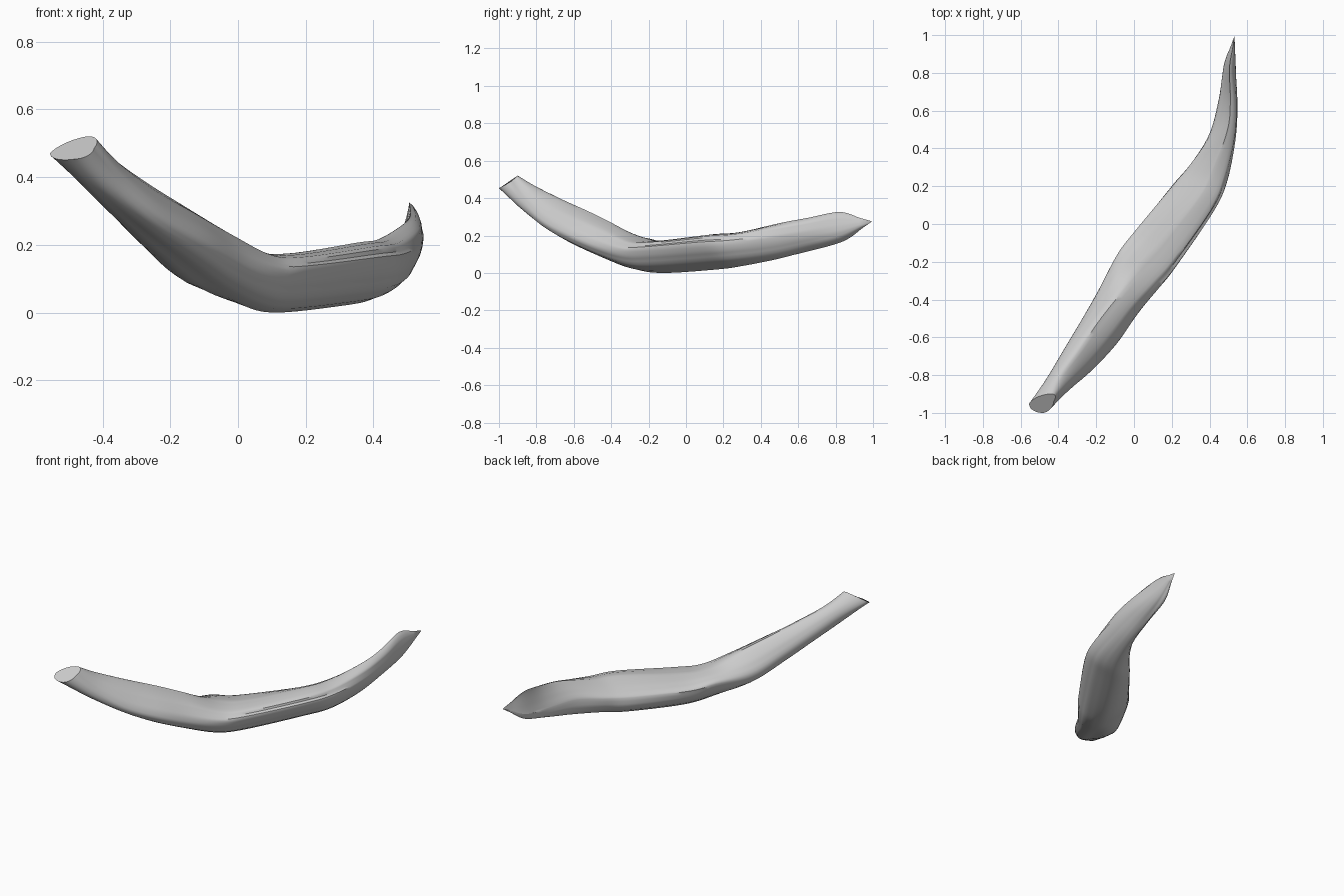
import bpy, bmesh, math, random
from mathutils import Vector

if "Cube" in bpy.data.objects:
    bpy.data.objects.remove(bpy.data.objects["Cube"])

random.seed(11)

# Cross-sections along the curved body: left, crest, right and underside points
SECTIONS = [
    [(-.555, -.95, .475), (-.445, -.90, .525), (-.425, -.94, .49), (-.48, -1.0, .458)],
    [(-.47, -.83, .41), (-.385, -.80, .465), (-.34, -.87, .395), (-.41, -.89, .36)],
    [(-.38, -.68, .32), (-.29, -.67, .40), (-.22, -.77, .29), (-.30, -.74, .26)],
    [(-.29, -.53, .23), (-.19, -.52, .332), (-.09, -.63, .215), (-.19, -.60, .17)],
    [(-.195, -.36, .15), (-.08, -.38, .262), (.02, -.475, .15), (-.08, -.42, .082)],
    [(-.09, -.16, .155), (.04, -.24, .19), (.125, -.345, .12), (.025, -.26, .02)],
    [(.00, -.04, .135), (.15, -.12, .178), (.21, -.235, .12), (.12, -.11, .003)],
    [(.20, .20, .135), (.35, .14, .21), (.41, .06, .14), (.30, .17, .022)],
    [(.30, .32, .145), (.42, .29, .222), (.488, .22, .15), (.39, .30, .04)],
    [(.40, .47, .17), (.495, .50, .27), (.53, .43, .17), (.45, .49, .078)],
    [(.45, .65, .18), (.51, .65, .298), (.545, .62, .20), (.48, .66, .125)],
    [(.475, .84, .205), (.505, .82, .33), (.54, .80, .23), (.505, .83, .18)],
]
TIP = Vector((.532, .995, .28))
STEPS, QUARTER = 6, 9
# Bulge of the left-to-crest face: round stem, flat middle, hollow tip
HOLLOW = [1, .9, .8, .7, .7, .6, .4, .3, .3, .2, 0, -.4, -.4]


def spline(p, i, t):
    """Catmull-Rom value between p[i] and p[i + 1]."""
    a, b, c, d = (p[max(0, min(len(p) - 1, i + k))] for k in (-1, 0, 1, 2))
    return .5 * (2 * b + (c - a) * t + (2 * a - 5 * b + 4 * c - d) * t ** 2
                 + (3 * b - a - 3 * c + d) * t ** 3)


def ring(pts, bulge, wrinkle):
    """Closed loop of four arcs through the rail points, with fine wrinkles."""
    c = sum(pts, Vector()) / 4
    out = []
    for q in range(4):
        a, b = pts[q], pts[(q + 1) % 4]
        k = bulge if q == 0 else 1
        for s in range(QUARTER):
            u = s / QUARTER * math.pi / 2
            arc = c + (a - c) * math.cos(u) + (b - c) * math.sin(u)
            line = a.lerp(b, math.sin(u) ** 2)
            p = line + (arc - line) * k
            out.append(c + (p - c) * (1 + wrinkle * ridges[len(out)]))
    return out


ridges = [random.uniform(-1, .5) for _ in range(4 * QUARTER)]
rows = [[Vector(p) for p in s] for s in SECTIONS]
last = rows[-1]
rows.append([p.lerp(TIP, f) for p, f in zip(last, (.6, .6, .65, .7))])
rails = list(zip(*rows))

# Lofted skin
bm = bmesh.new()
loops = []
n = len(rows) - 1
for j in range(n * STEPS + 1):
    i = min(j // STEPS, n - 1)
    t = j / STEPS - i
    bulge = HOLLOW[i] * (1 - t) + HOLLOW[i + 1] * t
    wrinkle = .05 * math.sin(math.pi * .9 * j / (n * STEPS))
    pts = [spline(r, i, t) for r in rails]
    loops.append([bm.verts.new(p) for p in ring(pts, bulge, wrinkle)])
m = 4 * QUARTER
for a, b in zip(loops, loops[1:]):
    for k in range(m):
        bm.faces.new((a[k], a[(k + 1) % m], b[(k + 1) % m], b[k]))

# Flat cut at the stem, pointed far end
bm.faces.new(loops[0])
tip = bm.verts.new(TIP)
for k in range(m):
    bm.faces.new((loops[-1][k], loops[-1][(k + 1) % m], tip))
low = min(v.co.z for v in bm.verts)
for v in bm.verts:
    v.co.z -= low
bmesh.ops.recalc_face_normals(bm, faces=bm.faces)

mesh = bpy.data.meshes.new("curved_body")
bm.to_mesh(mesh)
bm.free()
body = bpy.data.objects.new("curved_body", mesh)
bpy.context.collection.objects.link(body)
bpy.context.view_layer.objects.active = body
body.select_set(True)
bpy.ops.object.shade_smooth_by_angle(angle=math.radians(40))
